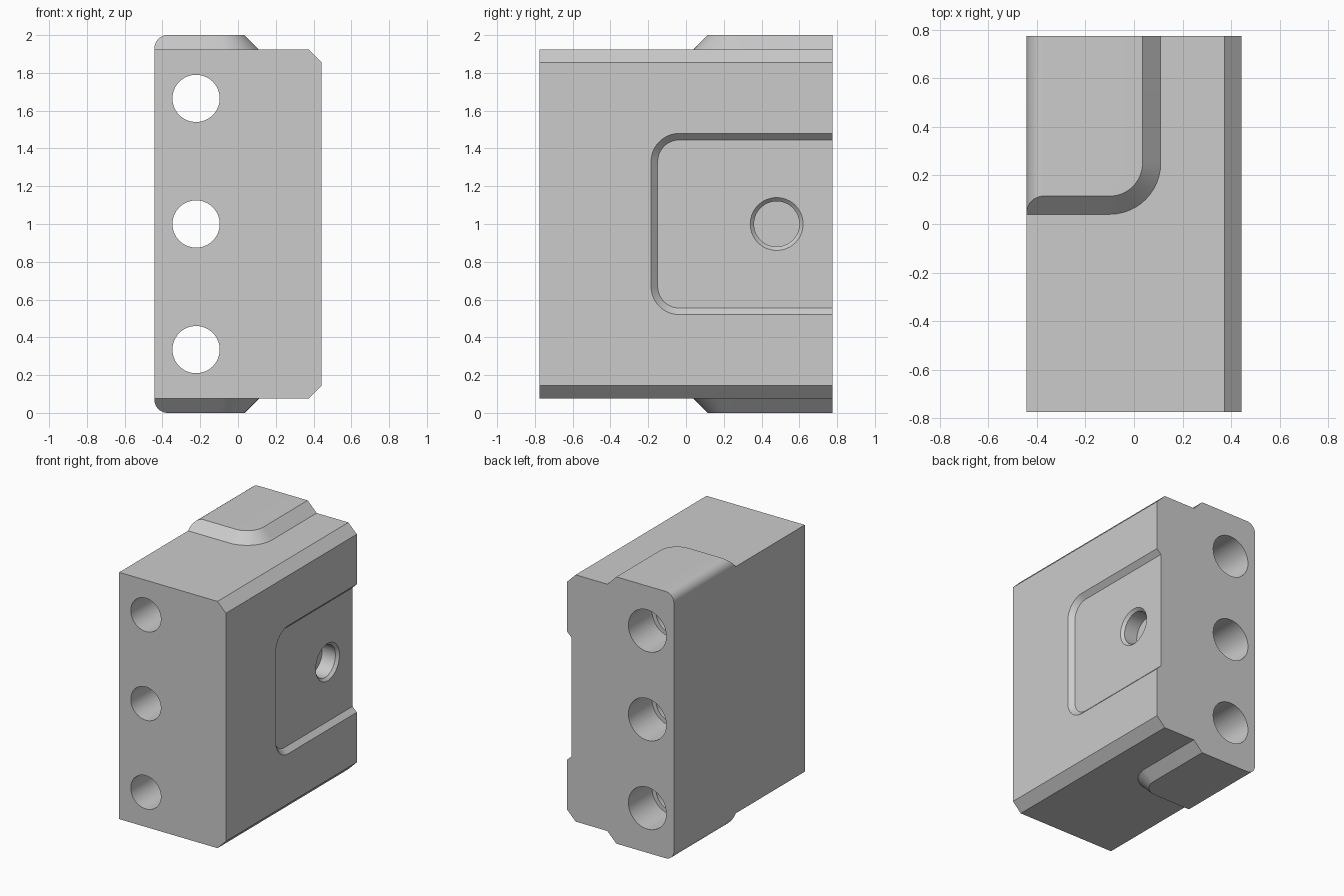
import bpy, bmesh
from math import sin, cos, pi, radians

if "Cube" in bpy.data.objects:
    bpy.data.objects.remove(bpy.data.objects["Cube"], do_unlink=True)

W, D = 0.4425, 0.775          # half width and half depth
BASE, TOP = 1.925, 2.0        # main block top, raised pad top

grey = bpy.data.materials.new("plain_grey")
grey.use_nodes = True
colour = (0.6, 0.6, 0.6, 1)
grey.diffuse_color = colour
grey.node_tree.nodes["Principled BSDF"].inputs["Base Color"].default_value = colour


def arc(cx, cy, r, start, end, n=12):
    """Points along an arc, angles in degrees."""
    angles = [radians(start + (end - start) * i / n) for i in range(n + 1)]
    return [(cx + r * cos(a), cy + r * sin(a)) for a in angles]


def loft(name, rings):
    """Closed solid through a series of equal-length rings."""
    bm = bmesh.new()
    loops = [[bm.verts.new(p) for p in ring] for ring in rings]
    n = len(loops[0])
    for a, b in zip(loops, loops[1:]):
        for i in range(n):
            j = (i + 1) % n
            bm.faces.new((a[i], a[j], b[j], b[i]))
    bm.faces.new(loops[0])
    bm.faces.new(loops[-1])
    bmesh.ops.recalc_face_normals(bm, faces=bm.faces)
    mesh = bpy.data.meshes.new(name)
    bm.to_mesh(mesh)
    bm.free()
    mesh.materials.append(grey)
    obj = bpy.data.objects.new(name, mesh)
    bpy.context.collection.objects.link(obj)
    return obj


def combine(target, tool, operation):
    """Apply a boolean and discard the tool."""
    mod = target.modifiers.new(operation, 'BOOLEAN')
    mod.operation, mod.solver, mod.object = operation, 'EXACT', tool
    bpy.context.view_layer.objects.active = target
    bpy.ops.object.modifier_apply(modifier=mod.name)
    bpy.data.objects.remove(tool, do_unlink=True)


# Main block with two chamfered long edges
c = 0.07
profile = [(-W, 2 - BASE), (W - c, 2 - BASE), (W, 2 - BASE + c),
           (W, BASE - c), (W - c, BASE), (-W, BASE)]
block = loft("block", [[(x, y, z) for x, z in profile] for y in (-D, D)])


# Raised pads above and below: sloped plan, rounded outer edge
def make_pad(name, place):
    rings = []
    for inset, z in ((0, 1.8), (0, BASE), (0.125, 2.05)):
        plan = [(-0.6, 1), (-0.6, 0.04 + inset)]
        plan += arc(-0.10, 0.25, 0.21 - inset, -90, 0)
        plan += [(0.11 - inset, 1)]
        rings.append([(x, y, place(z)) for x, y in plan])
    pad = loft(name, rings)
    r = 0.07
    edge = [(0.3, 1.85), (0.3, TOP)] + arc(r - W, TOP - r, r, 90, 180) + [(-W, 1.85)]
    bar = loft("pad_limit", [[(x, y, place(z)) for x, z in edge] for y in (-0.1, D)])
    combine(pad, bar, 'INTERSECT')
    return pad


combine(block, make_pad("upper_pad", lambda z: z), 'UNION')
combine(block, make_pad("lower_pad", lambda z: 2 - z), 'UNION')

# Shallow side pocket with sloped walls, open at the back
depth = 0.035
rings = []
for x, grow in ((W - depth, 0), (W + depth, 2 * depth)):
    r = 0.115 + grow
    outline = [(1, 0.555 - grow), (1, 1.445 + grow)]
    outline += arc(-0.035, 1.33, r, 90, 180) + arc(-0.035, 0.67, r, 180, 270)
    rings.append([(x, y, z) for y, z in outline])
combine(block, loft("pocket_cutter", rings), 'DIFFERENCE')

# Blind hole with a chamfered rim in the pocket floor
floor = W - depth
steps = [(floor - 0.13, 0.12), (floor - 0.02, 0.12), (floor, 0.14), (floor + 0.1, 0.14)]
rings = [[(x, y, z) for y, z in arc(0.48, 1, r, 0, 360, 64)[:-1]] for x, r in steps]
combine(block, loft("blind_hole_cutter", rings), 'DIFFERENCE')

# Three through holes, wider at the back
steps = [(-1, 0.125), (D - 0.28, 0.125), (D - 0.28, 0.157), (1, 0.157)]
for height in (0.335, 1.0, 1.665):
    rings = [[(x, y, z) for x, z in arc(-0.222, height, r, 0, 360, 64)[:-1]]
             for y, r in steps]
    combine(block, loft("through_hole_cutter", rings), 'DIFFERENCE')

# Smooth the curves, keep the machined edges crisp
bpy.ops.object.select_all(action='DESELECT')
block.select_set(True)
bpy.context.view_layer.objects.active = block
bpy.ops.object.shade_smooth_by_angle(angle=radians(25))
